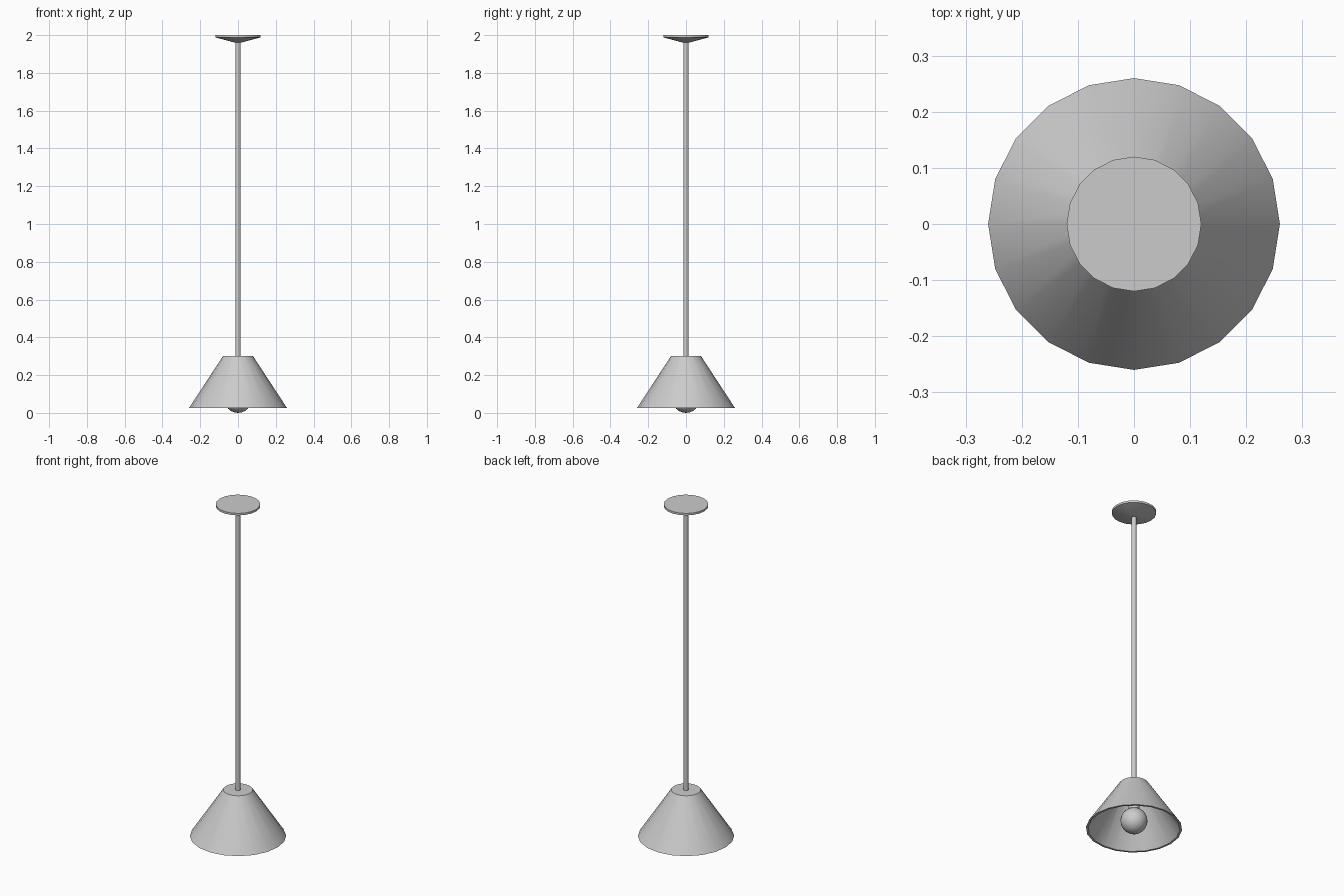
import bpy, bmesh, math

if "Cube" in bpy.data.objects:
    bpy.data.objects.remove(bpy.data.objects["Cube"])


def lathe(name, profile, sides=20):
    """Revolve (radius, z) points around z; radius 0 makes a pole."""
    bm = bmesh.new()
    rings = []
    for r, z in profile:
        if r == 0:
            rings.append([bm.verts.new((0, 0, z))] * sides)
        else:
            rings.append([bm.verts.new((r * math.cos(2 * math.pi * i / sides),
                                        r * math.sin(2 * math.pi * i / sides), z))
                          for i in range(sides)])
    for a, b in zip(rings, rings[1:]):
        for i in range(sides):
            j = (i + 1) % sides
            bm.faces.new(dict.fromkeys((a[i], a[j], b[j], b[i])))
    bmesh.ops.recalc_face_normals(bm, faces=bm.faces)
    mesh = bpy.data.meshes.new(name)
    bm.to_mesh(mesh)
    bm.free()
    obj = bpy.data.objects.new(name, mesh)
    bpy.context.collection.objects.link(obj)
    bpy.ops.object.select_all(action='DESELECT')
    obj.select_set(True)
    bpy.context.view_layer.objects.active = obj
    bpy.ops.object.shade_smooth_by_angle(angle=math.radians(30))
    return obj


# Ceiling mount: thin disc with a shallow cone below
lathe("ceiling_mount", [(0, 2.0), (0.12, 2.0), (0.12, 1.988), (0.015, 1.96), (0, 1.96)])

# Hanging rod
lathe("rod", [(0, 1.965), (0.014, 1.965), (0.014, 0.295), (0, 0.295)], 12)

# Hollow cone shade with a closed top
lathe("shade", [(0, 0.30), (0.08, 0.30), (0.26, 0.025),
                (0.248, 0.025), (0.074, 0.29), (0, 0.29)])

# Bulb socket under the shade top
lathe("socket", [(0, 0.292), (0.03, 0.292), (0.03, 0.135), (0, 0.135)], 16)

# Round bulb
R = 0.073
N = 12
lathe("bulb", [(0 if k in (0, N) else R * math.sin(math.pi * k / N),
                R + R * math.cos(math.pi * k / N)) for k in range(N + 1)])
